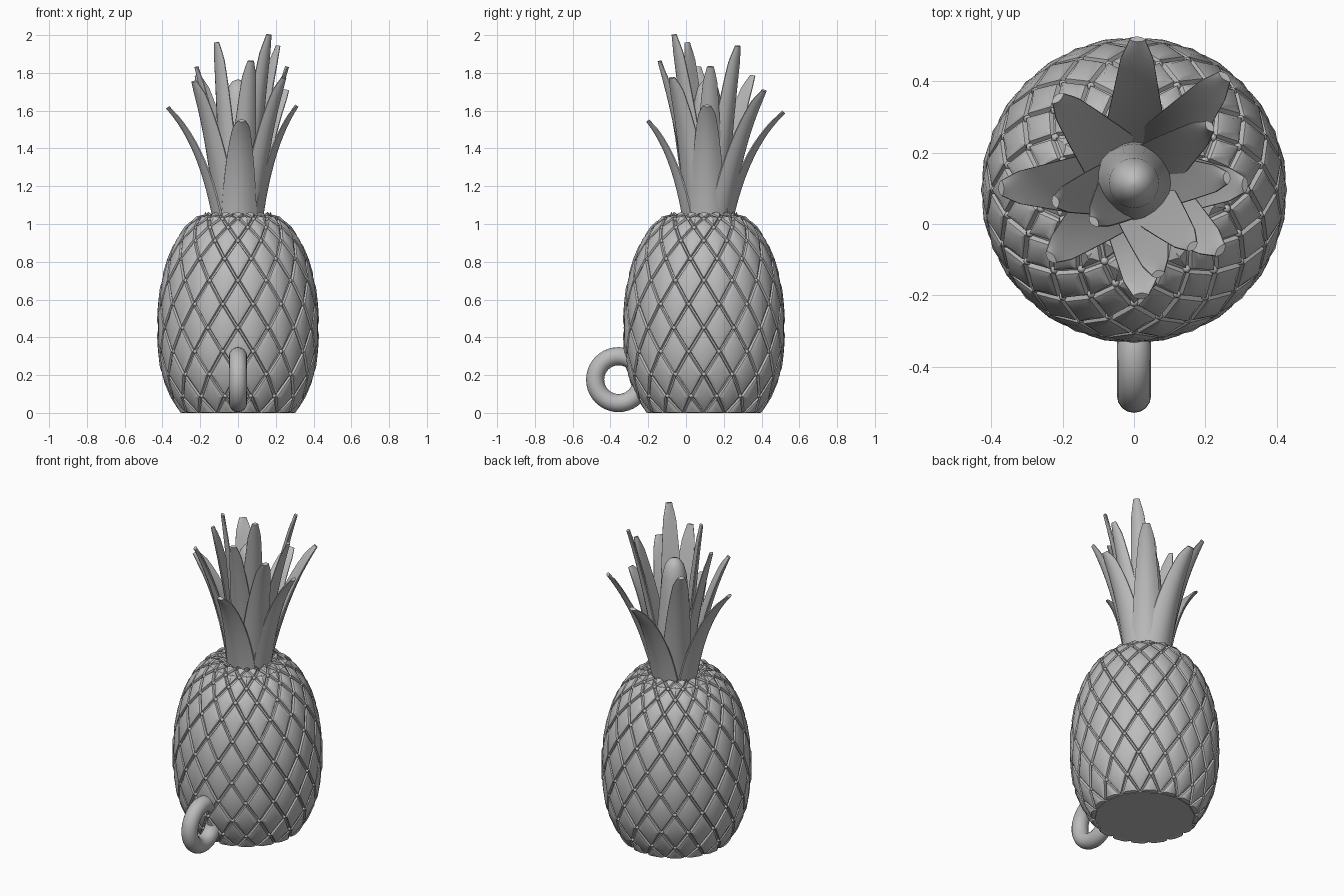
import bpy, bmesh, math
from mathutils import Vector

if "Cube" in bpy.data.objects:
    bpy.data.objects.remove(bpy.data.objects["Cube"])

grey = bpy.data.materials.new("plain grey")
grey.use_nodes = True
COLOUR = (0.5, 0.5, 0.5, 1)
grey.diffuse_color = COLOUR
grey.node_tree.nodes["Principled BSDF"].inputs["Base Color"].default_value = COLOUR

AXIS = Vector((0, 0.095, 0))
CROWN = Vector((0, 0.115, 0))


def finish(bm, name, angle):
    bmesh.ops.recalc_face_normals(bm, faces=bm.faces)
    mesh = bpy.data.meshes.new(name)
    bm.to_mesh(mesh)
    bm.free()
    mesh.materials.append(grey)
    obj = bpy.data.objects.new(name, mesh)
    bpy.context.collection.objects.link(obj)
    bpy.ops.object.select_all(action='DESELECT')
    obj.select_set(True)
    bpy.context.view_layer.objects.active = obj
    bpy.ops.object.shade_smooth_by_angle(angle=math.radians(angle))
    return obj


# Body: staggered rings of nodes joined into diamond scales
N = 16
RINGS = [(0, .285), (.09, .345), (.205, .39), (.325, .408), (.45, .412), (.575, .408),
         (.70, .39), (.815, .358), (.91, .315), (.98, .265), (1.025, .215),
         (1.045, .17), (1.03, .13)]
bm = bmesh.new()
rows = []
for i, (z, r) in enumerate(RINGS):
    row = []
    for k in range(N):
        a = 2 * math.pi * (k + (i % 2) / 2) / N - math.pi / 2
        row.append(bm.verts.new(AXIS + Vector((r * math.cos(a), r * math.sin(a), z))))
    rows.append(row)
nodes = [v.co.copy() for row in rows[1:-2] for v in row]

scales = []
last = len(rows) - 1
for i in range(-1, last):
    for k in range(N):
        j = k if (i + 1) % 2 else k - 1      # left-hand neighbour in the middle ring
        left, right = rows[i + 1][j], rows[i + 1][(j + 1) % N]
        ring = [left, right]
        if i >= 0:
            left, right = rows[i + 1][k - 1 + i % 2], rows[i + 1][(k + i % 2) % N]
            ring = [rows[i][k], right]
            ring += [rows[i + 2][k]] if i + 2 <= last else []
            ring += [left]
        else:
            ring = [rows[0][k], rows[0][(k + 1) % N], rows[1][k]]
        scales.append(bm.faces.new(ring))
bm.faces.new(rows[0])
bm.faces.new(rows[-1])
bmesh.ops.recalc_face_normals(bm, faces=bm.faces)
for width, depth in ((.006, 0), (.005, .012), (.024, .008)):
    bmesh.ops.inset_individual(bm, faces=scales, thickness=width, depth=depth)
bmesh.ops.poke(bm, faces=scales, offset=.003)
for v in bm.verts:
    v.co.z = max(v.co.z, 0)
finish(bm, "fruit_body", 25)

# Small studs where the grooves cross
bm = bmesh.new()
for p in nodes:
    made = bmesh.ops.create_icosphere(bm, subdivisions=1, radius=.013)
    bmesh.ops.translate(bm, verts=made["verts"], vec=p)
finish(bm, "groove_studs", 50)


# Leaves: a curved, channelled blade with a blunt tip
def leaf(name, tip, base_r, half, bend):
    tip = Vector(tip)
    flat = Vector((tip.x - CROWN.x, tip.y - CROWN.y, 0))
    reach, out = flat.length, flat.normalized()
    side = Vector((-out.y, out.x, 0))
    base_z, rise = .97, tip.z - .97
    mid_r = base_r + (reach - base_r) * (.5 - bend)
    mid_z = base_z + rise * (.55 + bend * .6)
    steps, cols = 14, [-1, -.7, -.35, 0, .35, .7, 1]
    bm = bmesh.new()
    sections = []
    for s in range(steps + 1):
        t = 1 - (1 - s / steps) ** 1.4
        q = 1 - t
        r = q * q * base_r + 2 * q * t * mid_r + t * t * reach
        z = q * q * base_z + 2 * q * t * mid_z + t * t * tip.z
        dr = q * (mid_r - base_r) + t * (reach - mid_r)
        dz = q * (mid_z - base_z) + t * (tip.z - mid_z)
        normal = (out * dz - Vector((0, 0, dr))).normalized()
        w = half * (1 - .62 * t ** 1.5) * (1 - max(0, t - .9) * 4)
        thick = .034 * (1 - .5 * t)
        c = CROWN + out * r + Vector((0, 0, z))
        outer = [c + side * w * u - normal * .45 * w * u * u for u in cols]
        inner = [c + side * w * u - normal * (.45 * w * u * u + thick * (1.25 - u * u))
                 for u in reversed(cols)]
        sections.append([bm.verts.new(p) for p in outer + inner])
    for a, b in zip(sections, sections[1:]):
        for k in range(len(a)):
            n = (k + 1) % len(a)
            bm.faces.new((a[k], a[n], b[n], b[k]))
    bm.faces.new(sections[0])
    bm.faces.new(sections[-1])
    finish(bm, name, 45)


OUTER = [(.02, -.21, 1.54), (-.38, .10, 1.61), (.32, .11, 1.62), (.01, .525, 1.585)]
MIDDLE = [(-.24, -.10, 1.75), (.26, .42, 1.70), (-.22, .36, 1.78), (.25, -.08, 1.77)]
INNER = [(.07, -.15, 1.86), (.17, -.07, 2.0), (-.12, 0, 1.96), (.22, .28, 1.94),
         (-.23, .06, 1.83), (.27, .13, 1.83)]
for tier, tips, base_r, half, bend in (("outer", OUTER, .125, .095, .22),
                                       ("middle", MIDDLE, .115, .09, .15),
                                       ("inner", INNER, .085, .078, .08)):
    for n, tip in enumerate(tips):
        leaf(f"{tier}_leaf_{n + 1}", tip, base_r, half, bend)

# Central bud: a turned column with a rounded top
bm = bmesh.new()
profile = [(.12, .97), (.11, 1.2), (.085, 1.5), (.07, 1.66), (.055, 1.72), (.03, 1.755), (.005, 1.765)]
rings = [[bm.verts.new(CROWN + Vector((r * math.cos(k * math.pi / 10), r * math.sin(k * math.pi / 10), z)))
          for k in range(20)] for r, z in profile]
for a, b in zip(rings, rings[1:]):
    for k in range(20):
        bm.faces.new((a[k - 1], a[k], b[k], b[k - 1]))
bm.faces.new(rings[0])
bm.faces.new(rings[-1])
finish(bm, "crown_bud", 40)

# Hanging ring on the front
bpy.ops.mesh.primitive_torus_add(location=(0, -.357, .176), rotation=(0, math.pi / 2, 0),
                                 major_radius=.124, minor_radius=.048,
                                 major_segments=40, minor_segments=16)
loop = bpy.context.object
loop.name = "hanging_ring"
loop.data.materials.append(grey)
bpy.ops.object.shade_smooth_by_angle(angle=math.radians(40))
